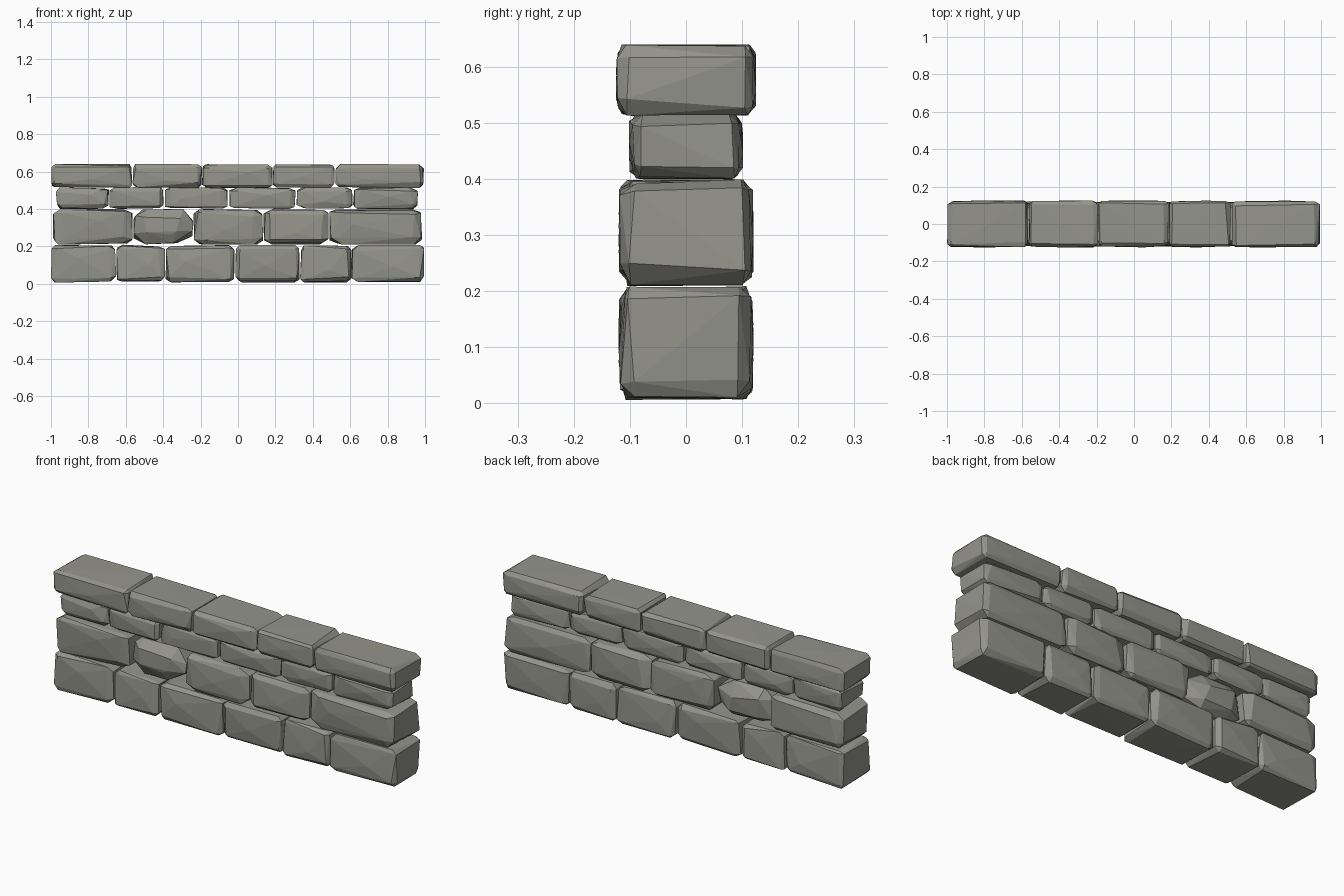
import bpy, bmesh, random
from itertools import product
from mathutils import Vector

if "Cube" in bpy.data.objects:
    bpy.data.objects.remove(bpy.data.objects["Cube"], do_unlink=True)

rng = random.Random(7)

stone_grey = bpy.data.materials.new("stone_grey")
stone_grey.use_nodes = True
colour = (0.30, 0.30, 0.265, 1)
stone_grey.diffuse_color = colour
bsdf = stone_grey.node_tree.nodes["Principled BSDF"]
bsdf.inputs["Base Color"].default_value = colour
bsdf.inputs["Roughness"].default_value = 0.9


def stone(name, low, high, chamfer, wobble):
    """Rough-hewn block: the hull of a box with uneven chamfered corners."""
    centre = (low + high) / 2
    half = (high - low) / 2
    bm = bmesh.new()
    for signs in product((-1, 1), repeat=3):
        inset = [c * rng.uniform(0.65, 1.35) for c in chamfer]
        for face_axis in range(3):
            p = Vector()
            for axis in range(3):
                if axis == face_axis:
                    cut = rng.uniform(0, wobble)
                else:
                    cut = inset[axis] * rng.uniform(0.8, 1.2)
                p[axis] = centre[axis] + signs[axis] * (half[axis] - cut)
            bm.verts.new(p)
    # one off-centre peak on the front and on the back
    for side in (-1, 1):
        bm.verts.new((centre.x + rng.uniform(-0.5, 0.5) * half.x,
                      centre.y + side * half.y,
                      centre.z + rng.uniform(-0.4, 0.4) * half.z))
    hull = bmesh.ops.convex_hull(bm, input=bm.verts)
    loose = {g for g in hull["geom_interior"] + hull["geom_unused"]
             if isinstance(g, bmesh.types.BMVert)}
    bmesh.ops.delete(bm, geom=list(loose), context="VERTS")
    bmesh.ops.recalc_face_normals(bm, faces=bm.faces)
    mesh = bpy.data.meshes.new(name)
    bm.to_mesh(mesh)
    bm.free()
    mesh.materials.append(stone_grey)
    bpy.context.collection.objects.link(bpy.data.objects.new(name, mesh))


# Courses: name, bottom, top, half depth, chamfer, wobble, joints along x
courses = [
    ("base_stone", 0.005, 0.21, 0.12, (0.03, 0.02, 0.025), 0.012,
     (-1.0, -0.65, -0.387, -0.015, 0.33, 0.61, 0.995)),
    ("lower_stone", 0.208, 0.402, 0.12, (0.045, 0.023, 0.028), 0.012,
     (-0.99, -0.56, -0.24, 0.135, 0.485, 0.985)),
    ("upper_stone", 0.398, 0.518, 0.102, (0.035, 0.018, 0.02), 0.01,
     (-0.975, -0.69, -0.393, -0.05, 0.31, 0.615, 0.965)),
    ("cap_stone", 0.512, 0.64, 0.125, (0.022, 0.018, 0.02), 0.008,
     (-1.0, -0.565, -0.193, 0.185, 0.52, 0.995)),
]

for name, bottom, top, depth, chamfer, wobble, joints in courses:
    for i, (left, right) in enumerate(zip(joints, joints[1:])):
        # the second stone of the lower course is worn almost to a diamond
        worn = 1.8 if name == "lower_stone" and i == 1 else 1
        stone(f"{name}_{i + 1}",
              Vector((left, -depth, bottom)),
              Vector((right, depth, top)),
              [c * worn for c in chamfer], wobble)
